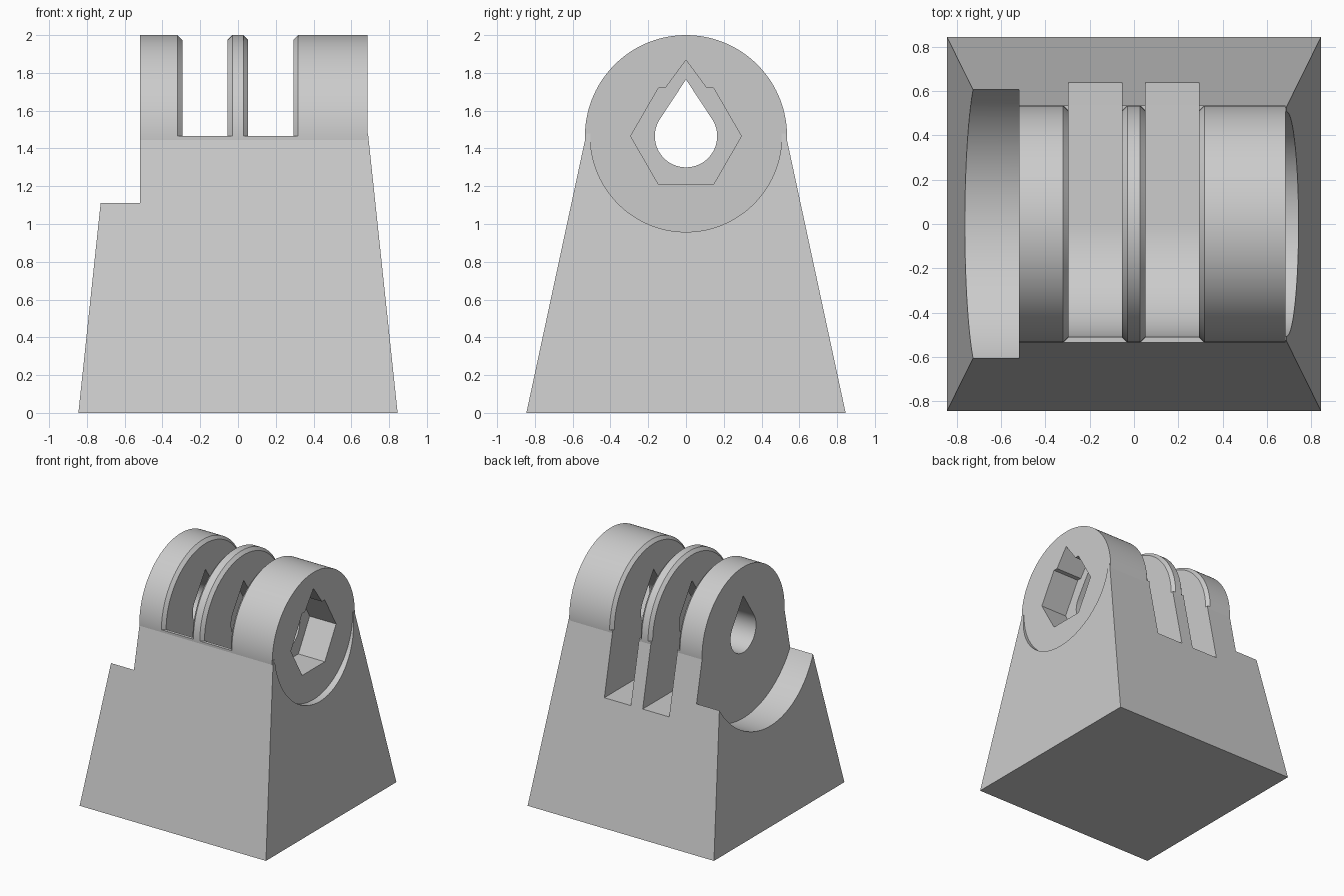
import bpy, bmesh
from math import pi, cos, sin, acos

cube = bpy.data.objects.get("Cube")
if cube:
    bpy.data.objects.remove(cube)

AXIS_Z = 1.465      # height of the hinge axis
KNUCKLE_R = 0.535   # outer radius of the hinge fingers
SLOT_R = 0.51       # radius of the slot floor
SLOT_W = 0.12       # half width of each slot
SLOTS = (-0.175, 0.173)

grey = bpy.data.materials.new("plain_grey")
grey.use_nodes = True
grey.diffuse_color = (0.6, 0.6, 0.6, 1)
grey.node_tree.nodes["Principled BSDF"].inputs["Base Color"].default_value = (0.6, 0.6, 0.6, 1)


def finish(bm, name):
    bmesh.ops.recalc_face_normals(bm, faces=bm.faces)
    mesh = bpy.data.meshes.new(name)
    bm.to_mesh(mesh)
    bm.free()
    mesh.materials.append(grey)
    obj = bpy.data.objects.new(name, mesh)
    bpy.context.collection.objects.link(obj)
    return obj


def arc(radius, start, end, steps):
    """Points (y, z) around the hinge axis."""
    angles = [start + (end - start) * i / steps for i in range(steps + 1)]
    return [(radius * cos(a), AXIS_Z + radius * sin(a)) for a in angles]


def prism(name, outline, spans):
    """Extrude a (y, z) outline along x, once for each (x0, x1) span."""
    bm = bmesh.new()
    for x0, x1 in spans:
        face = bm.faces.new([bm.verts.new((x0, y, z)) for y, z in outline])
        ext = bmesh.ops.extrude_face_region(bm, geom=[face])
        verts = [v for v in ext["geom"] if isinstance(v, bmesh.types.BMVert)]
        bmesh.ops.translate(bm, verts=verts, vec=(x1 - x0, 0, 0))
    return finish(bm, name)


def disc(name, radius, x0, x1):
    half_step = pi / 128
    outline = arc(radius, half_step, 2 * pi + half_step, 128)[:-1]
    return prism(name, outline, [(x0, x1)])


def half_rings(name, profiles):
    """Revolve (x, radius) profiles over the upper half of the hinge."""
    bm = bmesh.new()
    for profile in profiles:
        face = bm.faces.new([bm.verts.new((x, -r, AXIS_Z)) for x, r in profile])
        bmesh.ops.spin(bm, geom=[face, *face.edges, *face.verts], angle=-pi, steps=64,
                       axis=(1, 0, 0), cent=(0, 0, AXIS_Z))
    return finish(bm, name)


def combine(body, tool, operation="DIFFERENCE"):
    mod = body.modifiers.new(tool.name, "BOOLEAN")
    mod.operation = operation
    mod.solver = "EXACT"
    mod.object = tool
    bpy.context.view_layer.objects.active = body
    bpy.ops.object.modifier_apply(modifier=mod.name)
    bpy.data.objects.remove(tool)


# Tapered base
bm = bmesh.new()
bmesh.ops.create_cube(bm, size=2)
for v in bm.verts:
    top = v.co.z > 0
    v.co.x *= 0.688 if top else 0.845
    v.co.y *= 0.527 if top else 0.845
    v.co.z = 1.48 if top else 0
body = finish(bm, "hinge_mount")

# Rounded knuckle on top
combine(body, disc("knuckle", KNUCKLE_R, -0.6, 0.685), "UNION")

# Round clearance on one side, shallow round recess on the other
combine(body, disc("side_clearance", 0.703, -1.2, -0.52))
combine(body, disc("side_recess", 0.507, 0.685, 1.2))

# Teardrop bolt hole, straight lines tangent to the circle
hole_r, tip = 0.165, 0.30
tangent = acos(hole_r / tip)
teardrop = arc(hole_r, pi / 2 + tangent, 2.5 * pi - tangent, 64) + [(0, AXIS_Z + tip)]
combine(body, prism("bolt_hole", teardrop, [(-1, 1)]))

# Hexagonal nut pocket with a pointed roof
nut = arc(0.293, 2 * pi / 3, 7 * pi / 3, 5)
nut_top = nut[0][1]
pocket = nut + [(0.11, nut_top), (0, 1.868), (-0.11, nut_top)]
combine(body, prism("nut_pocket", pocket, [(0.445, 1.2)]))

# Slots: curved at the front, open straight out of the back
slot_outline = arc(SLOT_R, pi, 1.5 * pi, 32) + [
    (1, AXIS_Z - SLOT_R), (1, 2.2), (-1, 2.2), (-1, AXIS_Z)]
combine(body, prism("slots", slot_outline, [(x - SLOT_W, x + SLOT_W) for x in SLOTS]))

# Chamfered slot rims
chamfers = [[(x + side * (SLOT_W + d), SLOT_R + d)
             for side, d in ((-1, -0.04), (1, -0.04), (1, 0.04), (-1, 0.04))]
            for x in SLOTS]
combine(body, half_rings("slot_chamfers", chamfers))

# Smooth curves, sharp edges
bpy.ops.object.select_all(action="DESELECT")
body.select_set(True)
bpy.context.view_layer.objects.active = body
bpy.ops.object.shade_smooth_by_angle(angle=0.14)
